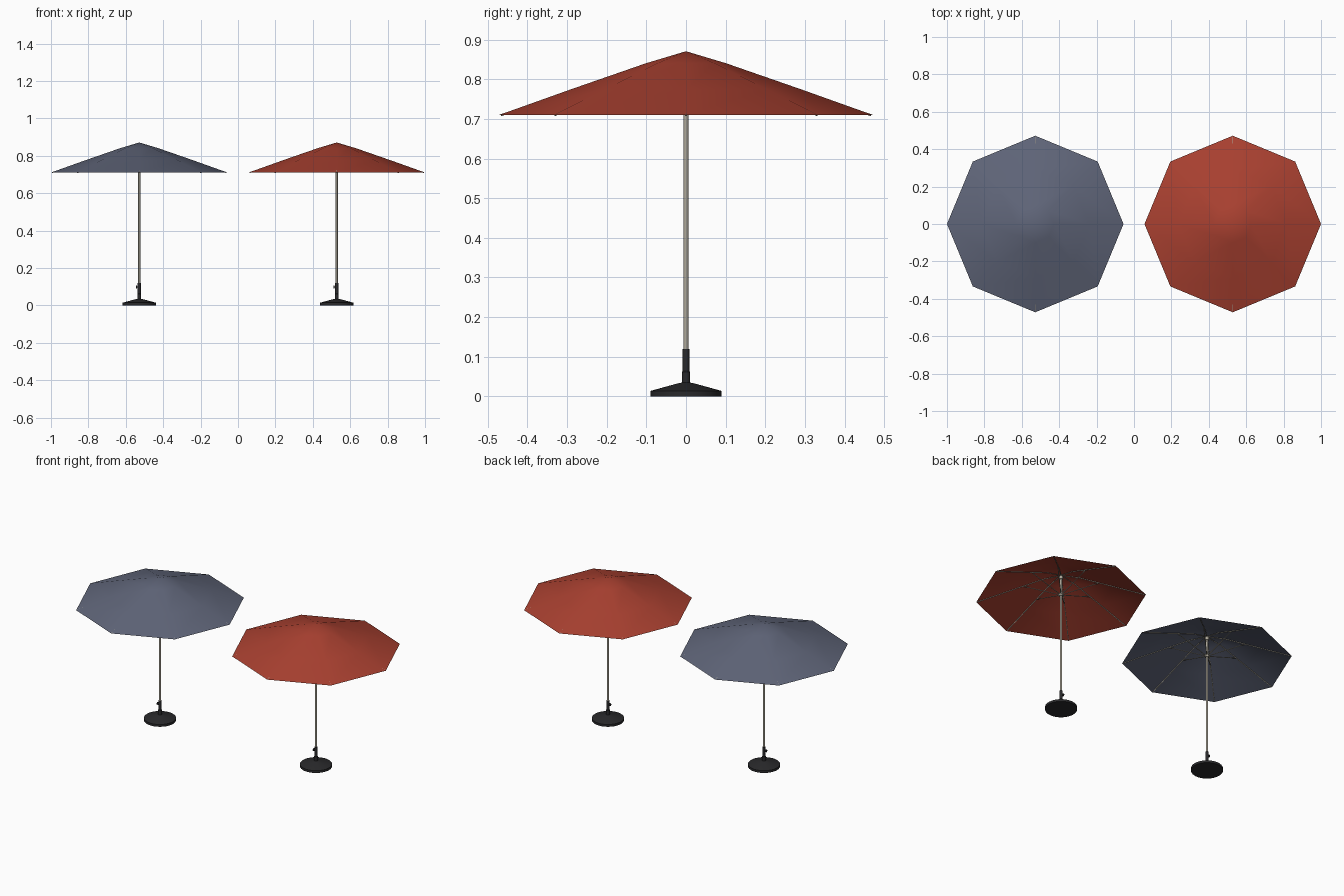
import bpy, bmesh, math
from mathutils import Vector

if "Cube" in bpy.data.objects:
    bpy.data.objects.remove(bpy.data.objects["Cube"])


def material(name, rgb):
    m = bpy.data.materials.new(name)
    m.diffuse_color = (*rgb, 1)
    m.use_nodes = True
    m.node_tree.nodes["Principled BSDF"].inputs["Base Color"].default_value = m.diffuse_color
    return m


BLUE = material("slate blue cloth", (0.115, 0.13, 0.19))
RED = material("red cloth", (0.40, 0.052, 0.03))
METAL = material("warm grey metal", (0.42, 0.39, 0.32))
BLACK = material("black plastic", (0.022, 0.022, 0.024))


def finish(name, bm, mat, x, angle=35):
    me = bpy.data.meshes.new(name)
    bm.to_mesh(me)
    bm.free()
    ob = bpy.data.objects.new(name, me)
    bpy.context.collection.objects.link(ob)
    ob.location.x = x
    me.materials.append(mat)
    bpy.ops.object.select_all(action='DESELECT')
    bpy.context.view_layer.objects.active = ob
    ob.select_set(True)
    bpy.ops.object.shade_smooth_by_angle(angle=math.radians(angle))
    return ob


def lathe(bm, profile, n):
    """Revolve (radius, z) points; radius 0 makes a pole vertex."""
    rings = []
    for r, z in profile:
        if r == 0:
            rings.append([bm.verts.new((0, 0, z))] * n)
        else:
            rings.append([bm.verts.new((r * math.cos(math.tau * i / n),
                                        r * math.sin(math.tau * i / n), z)) for i in range(n)])
    for a, b in zip(rings, rings[1:]):
        for i in range(n):
            j = (i + 1) % n
            quad = list(dict.fromkeys((a[i], a[j], b[j], b[i])))
            bm.faces.new(quad)


def rod(bm, a, b, r, n=6):
    a, b = Vector(a), Vector(b)
    d = b - a
    m = d.to_track_quat('Z', 'Y').to_matrix().to_4x4()
    m.translation = (a + b) / 2
    bmesh.ops.create_cone(bm, cap_ends=True, segments=n, radius1=r, radius2=r,
                          depth=d.length, matrix=m)


def polar(r, k, z):
    t = math.tau * k / 8
    return (r * math.cos(t), r * math.sin(t), z)


def umbrella(side, x, cloth):
    # eight-sided cloth canopy, a single sheet
    bm = bmesh.new()
    lathe(bm, [(0.472, 0.71), (0.29, 0.775), (0.10, 0.841), (0, 0.871)], 8)
    finish(side + "_canopy", bm, cloth, x, 60)

    # pole
    bm = bmesh.new()
    lathe(bm, [(0, 0.001), (0.006, 0.001), (0.006, 0.862), (0, 0.862)], 16)
    finish(side + "_pole", bm, METAL, x)

    # ribs under the cloth and struts from the sliding hub
    bm = bmesh.new()
    for k in range(8):
        rod(bm, polar(0.008, k, 0.855), polar(0.10, k, 0.837), 0.0025)
        rod(bm, polar(0.10, k, 0.837), polar(0.467, k, 0.7095), 0.0025)
        rod(bm, polar(0.010, k, 0.735), polar(0.21, k, 0.798), 0.0025)
    finish(side + "_ribs", bm, METAL, x)

    # upper and sliding hubs
    bm = bmesh.new()
    for z in (0.733, 0.84):
        rod(bm, (0, 0, z - 0.008), (0, 0, z + 0.008), 0.012, 16)
    finish(side + "_hubs", bm, METAL, x)

    # weighted base with socket tube
    bm = bmesh.new()
    lathe(bm, [(0, 0), (0.089, 0), (0.089, 0.014), (0.020, 0.033), (0.010, 0.035),
               (0.010, 0.062), (0.0085, 0.064), (0.0085, 0.119), (0, 0.119)], 32)
    finish(side + "_base", bm, BLACK, x)

    # clamp knob on the socket
    bm = bmesh.new()
    rod(bm, (-0.006, 0, 0.098), (-0.013, 0, 0.098), 0.003, 8)
    rod(bm, (-0.012, 0, 0.098), (-0.017, 0, 0.098), 0.008, 12)
    finish(side + "_clamp_knob", bm, BLACK, x)


umbrella("left", -0.528, BLUE)
umbrella("right", 0.528, RED)
